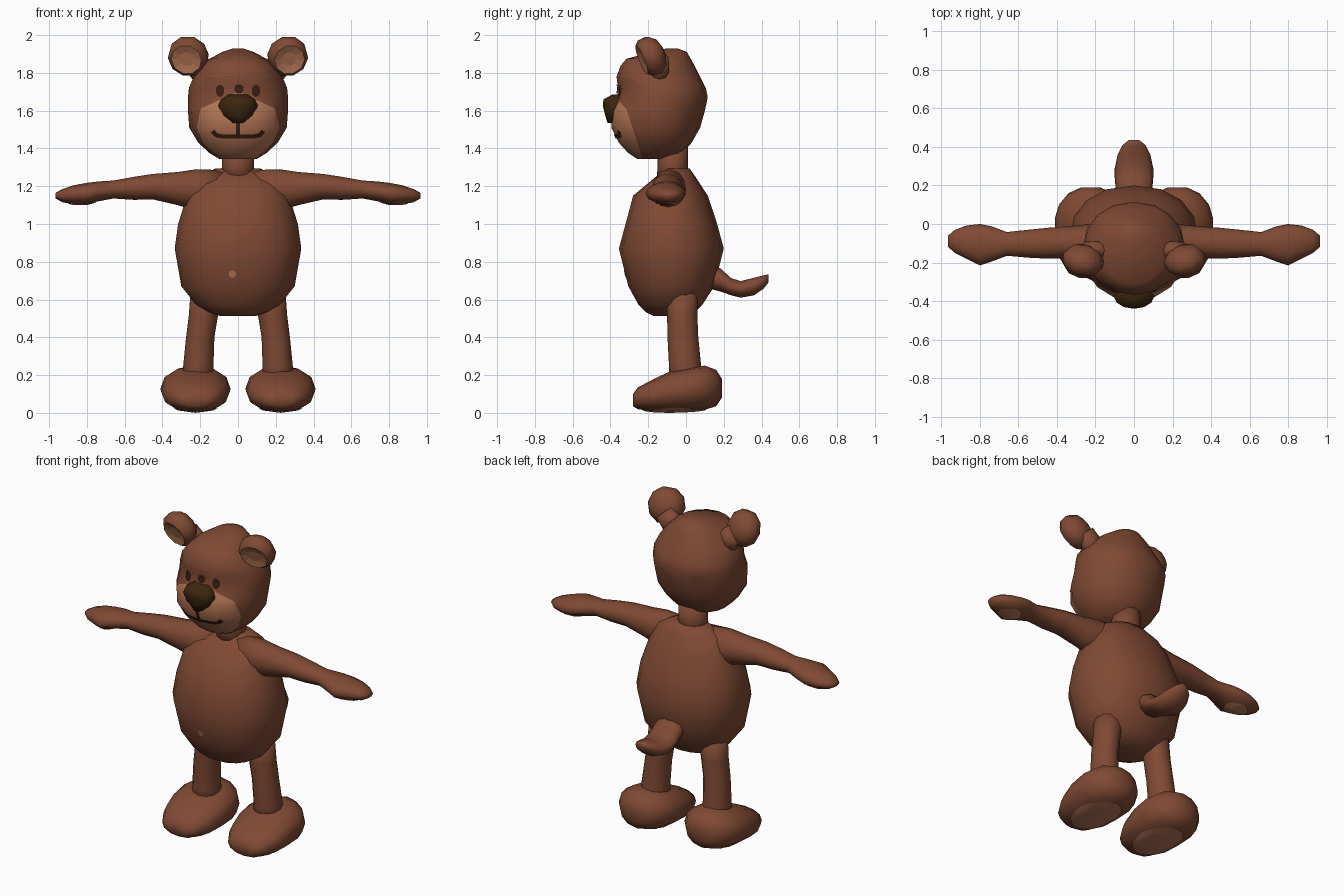
import bpy, bmesh, math
from mathutils import Vector, Matrix
from mathutils.bvhtree import BVHTree

if "Cube" in bpy.data.objects:
    bpy.data.objects.remove(bpy.data.objects["Cube"])


def material(name, rgb):
    m = bpy.data.materials.new(name)
    m.diffuse_color = (*rgb, 1)
    m.use_nodes = True
    m.node_tree.nodes["Principled BSDF"].inputs["Base Color"].default_value = m.diffuse_color
    return m


BROWN = material("brown fur", (0.215, 0.068, 0.034))
TAN = material("tan fur", (0.46, 0.18, 0.092))
DARK = material("dark nose", (0.045, 0.019, 0.005))
MOUTH = material("dark mouth", (0.043, 0.014, 0.006))


def finish(bm, name, mats, recalc=True):
    if recalc:
        bmesh.ops.recalc_face_normals(bm, faces=bm.faces)
    me = bpy.data.meshes.new(name)
    bm.to_mesh(me)
    bm.free()
    for m in mats:
        me.materials.append(m)
    ob = bpy.data.objects.new(name, me)
    bpy.context.collection.objects.link(ob)
    return ob


def spow(v, p):
    return math.copysign(abs(v) ** (2 / p), v)


def loft(axis, rows, n=12, p=2.0):
    """Skin of superellipse rings; a row is (t, low1, high1, low2, high2)."""
    bm = bmesh.new()
    rings = []
    for t, a0, a1, b0, b1 in rows:
        ring = []
        for i in range(n):
            w = 2 * math.pi * i / n
            a = (a0 + a1) / 2 + (a1 - a0) / 2 * spow(round(math.cos(w), 6), p)
            b = (b0 + b1) / 2 + (b1 - b0) / 2 * spow(round(math.sin(w), 6), p)
            ring.append(bm.verts.new({'x': (t, a, b), 'y': (a, t, b), 'z': (a, b, t)}[axis]))
        rings.append(ring)
    for r, s in zip(rings, rings[1:]):
        for i in range(n):
            j = (i + 1) % n
            bm.faces.new((r[i], r[j], s[j], s[i])).smooth = True
    for r in (rings[0], rings[-1]):
        bm.faces.new(r).smooth = True
    return bm


def part(name, axis, rows, mat=BROWN, n=12, p=2.0):
    return finish(loft(axis, rows, n, p), name, [mat])


def decal(name, target, grid, axis, mat, offset=0.005):
    """Lay a thin painted sheet on the target, seen from -y or from -z."""
    d = Vector((0, 1, 0)) if axis == 'y' else Vector((0, 0, 1))
    tree = BVHTree.FromPolygons([v.co for v in target.data.vertices],
                                [tuple(f.vertices) for f in target.data.polygons])
    bm = bmesh.new()
    rows = []
    for line in grid:
        row = []
        for u, v in line:
            start = Vector((u, -2, v)) if axis == 'y' else Vector((u, v, -2))
            hit = tree.ray_cast(start, d)[0]
            row.append(bm.verts.new(hit - d * offset) if hit else None)
        rows.append(row)
    for r, s in zip(rows, rows[1:]):
        for i in range(len(r) - 1):
            q = (r[i], r[i + 1], s[i + 1], s[i])
            if all(q):
                bm.faces.new(q).smooth = True
    bmesh.ops.remove_doubles(bm, verts=bm.verts, dist=0.0004)
    bm.normal_update()
    if sum(f.normal.dot(d) for f in bm.faces) > 0:
        bmesh.ops.reverse_faces(bm, faces=bm.faces)
    return finish(bm, name, [mat], False)


def disc(cu, cv, ru, rv, rings=5, n=20):
    return [[(cu + ru * k / rings * math.cos(2 * math.pi * i / n),
              cv + rv * k / rings * math.sin(2 * math.pi * i / n)) for i in range(n + 1)]
            for k in range(rings + 1)]


def stroke(points, width):
    pts = []
    for a, b in zip(points, points[1:]):
        pts += [Vector(a).lerp(Vector(b), k / 4) for k in range(4)]
    pts.append(Vector(points[-1]))
    grid = []
    for i, q in enumerate(pts):
        t = (pts[min(i + 1, len(pts) - 1)] - pts[max(i - 1, 0)]).normalized()
        s = Vector((-t.y, t.x)) * width / 2
        grid.append([tuple(q - s), tuple(q + s)])
    return grid


# Torso, neck and tail
body = part("body", 'z', [
    (0.512, -0.09, 0.09, -0.17, 0.0), (0.535, -0.16, 0.16, -0.215, 0.05),
    (0.57, -0.22, 0.22, -0.25, 0.085), (0.67, -0.30, 0.30, -0.305, 0.15),
    (0.87, -0.335, 0.335, -0.355, 0.20), (1.0, -0.317, 0.317, -0.32, 0.165),
    (1.15, -0.27, 0.27, -0.28, 0.115), (1.25, -0.21, 0.21, -0.16, 0.05),
    (1.293, -0.12, 0.12, -0.11, 0.02)], n=16, p=2.2)
decal("navel", body, disc(-0.03, 0.735, 0.02, 0.02, 2, 10), 'y', TAN)
part("neck", 'z', [(1.24, -0.09, 0.09, -0.155, 0.015), (1.31, -0.085, 0.085, -0.15, 0.01),
                   (1.42, -0.085, 0.085, -0.15, 0.01)])
part("tail", 'y', [(0.10, -0.08, 0.08, 0.66, 0.80), (0.18, -0.095, 0.095, 0.64, 0.77),
                   (0.24, -0.10, 0.10, 0.62, 0.715), (0.29, -0.10, 0.10, 0.608, 0.70),
                   (0.36, -0.085, 0.085, 0.62, 0.718), (0.41, -0.06, 0.06, 0.655, 0.73),
                   (0.437, -0.025, 0.025, 0.69, 0.735)], n=10)

# Head, with the muzzle colour cut in along planes
bm = loft('z', [
    (1.345, -0.10, 0.10, -0.26, -0.13), (1.375, -0.15, 0.15, -0.305, -0.02),
    (1.43, -0.21, 0.21, -0.355, 0.03), (1.51, -0.258, 0.258, -0.395, 0.075),
    (1.60, -0.265, 0.265, -0.398, 0.10), (1.67, -0.265, 0.265, -0.365, 0.115),
    (1.72, -0.26, 0.26, -0.36, 0.105), (1.78, -0.235, 0.235, -0.368, 0.075),
    (1.84, -0.19, 0.19, -0.345, 0.045), (1.875, -0.15, 0.15, -0.315, 0.025),
    (1.91, -0.085, 0.085, -0.18, 0.005), (1.928, -0.03, 0.03, -0.11, -0.04)], n=16, p=2.1)
cuts = [(Vector((0, -0.34, 1.68)), Vector((0, 0.30, 0.10)).normalized()),
        (Vector((0, 0, 1.70)), Vector((0.45, 0, 1)).normalized()),
        (Vector((0, 0, 1.70)), Vector((-0.45, 0, 1)).normalized())]
for co, no in cuts:
    bmesh.ops.bisect_plane(bm, geom=bm.verts[:] + bm.edges[:] + bm.faces[:],
                           plane_co=co, plane_no=no, dist=0.0005)
for f in bm.faces:
    c = f.calc_center_median()
    f.material_index = int(all((c - co).dot(no) < 0 for co, no in cuts))
head = finish(bm, "head", [BROWN, TAN])

# Face
part("nose", 'z', [(1.535, -0.03, 0.03, -0.415, -0.34), (1.575, -0.08, 0.08, -0.428, -0.32),
                   (1.625, -0.105, 0.105, -0.44, -0.31), (1.66, -0.088, 0.088, -0.437, -0.31),
                   (1.685, -0.05, 0.05, -0.39, -0.32)], DARK)
decal("nose_bridge_spot", head, disc(0.005, 1.715, 0.025, 0.025, 3), 'y', MOUTH)
decal("mouth_cleft", head, stroke([(0, 1.56), (0, 1.465)], 0.022), 'y', MOUTH)
decal("mouth", head, stroke([(-0.135, 1.492), (-0.115, 1.47), (-0.08, 1.463), (0.08, 1.463),
                             (0.115, 1.47), (0.135, 1.492)], 0.022), 'y', MOUTH)


def span(s, lo, hi):
    return (lo, hi) if s > 0 else (-hi, -lo)


for s, side in ((1, "left"), (-1, "right")):
    decal(side + "_eye", head, disc(0.095 * s, 1.705, 0.022, 0.032, 3), 'y', MOUTH)

    # Ear: cupped disc, its tan front tipped downwards
    bm = loft('y', [(t, -r, r, -r, r) for t, r in
                    ((-0.05, 0.04), (-0.06, 0.082), (-0.035, 0.105), (0.01, 0.108),
                     (0.05, 0.075), (0.065, 0.03))], n=10)
    for f in bm.faces:
        f.material_index = int(f.calc_center_median().y < -0.049)
        f.smooth = f.material_index == 0
    bm.transform(Matrix.Translation((0.262 * s, -0.18, 1.892)) @ Matrix.Rotation(0.2 * s, 4, 'Z')
                 @ Matrix.Rotation(math.radians(22), 4, 'X'))
    finish(bm, side + "_ear", [BROWN, TAN])
    bm = loft('z', [(0, -0.075, 0.075, -0.055, 0.055), (0.13, -0.06, 0.06, -0.05, 0.05)], 10)
    bm.transform(Matrix.Translation((0.155 * s, -0.14, 1.775)) @ Matrix.Rotation(0.75 * s, 4, 'Y'))
    finish(bm, side + "_ear_root", [BROWN])

    # Arm and hand in one skin
    arm = part(side + "_arm", 'x', [(x * s, y0, y1, z0, z1) for x, y0, y1, z0, z1 in (
        (0.08, -0.17, 0.01, 1.09, 1.285), (0.22, -0.18, 0.0, 1.07, 1.29),
        (0.32, -0.18, -0.01, 1.10, 1.275), (0.45, -0.18, -0.02, 1.13, 1.265),
        (0.55, -0.175, -0.03, 1.128, 1.25), (0.66, -0.165, -0.042, 1.135, 1.23),
        (0.74, -0.195, -0.012, 1.12, 1.225), (0.80, -0.215, 0.0, 1.105, 1.218),
        (0.87, -0.18, -0.008, 1.105, 1.205), (0.93, -0.15, -0.03, 1.115, 1.185),
        (0.965, -0.12, -0.06, 1.135, 1.165))])
    decal(side + "_palm_pad", arm, disc(0.825 * s, -0.10, 0.075, 0.06), 'z', TAN)

    # Leg
    part(side + "_leg", 'z', [(z, *span(s, x0, x1), y0, y1) for z, x0, x1, y0, y1 in (
        (0.15, 0.125, 0.295, -0.09, 0.085), (0.25, 0.13, 0.29, -0.09, 0.08),
        (0.40, 0.125, 0.275, -0.098, 0.065), (0.52, 0.105, 0.26, -0.10, 0.06),
        (0.66, 0.08, 0.25, -0.11, 0.06))])

    # Foot with sole pad
    foot = part(side + "_foot", 'y', [(y, *span(s, 0.225 - w, 0.225 + w), z0, z1)
                                      for y, w, z0, z1 in (
        (-0.28, 0.06, 0.035, 0.10), (-0.255, 0.115, 0.02, 0.135), (-0.17, 0.165, 0.007, 0.18),
        (-0.08, 0.182, 0.005, 0.222), (0.03, 0.186, 0.009, 0.245), (0.10, 0.165, 0.017, 0.25),
        (0.16, 0.115, 0.035, 0.228), (0.19, 0.05, 0.08, 0.18))], p=2.2)
    decal(side + "_sole_pad", foot, disc(0.225 * s, -0.06, 0.12, 0.17), 'z', TAN)
